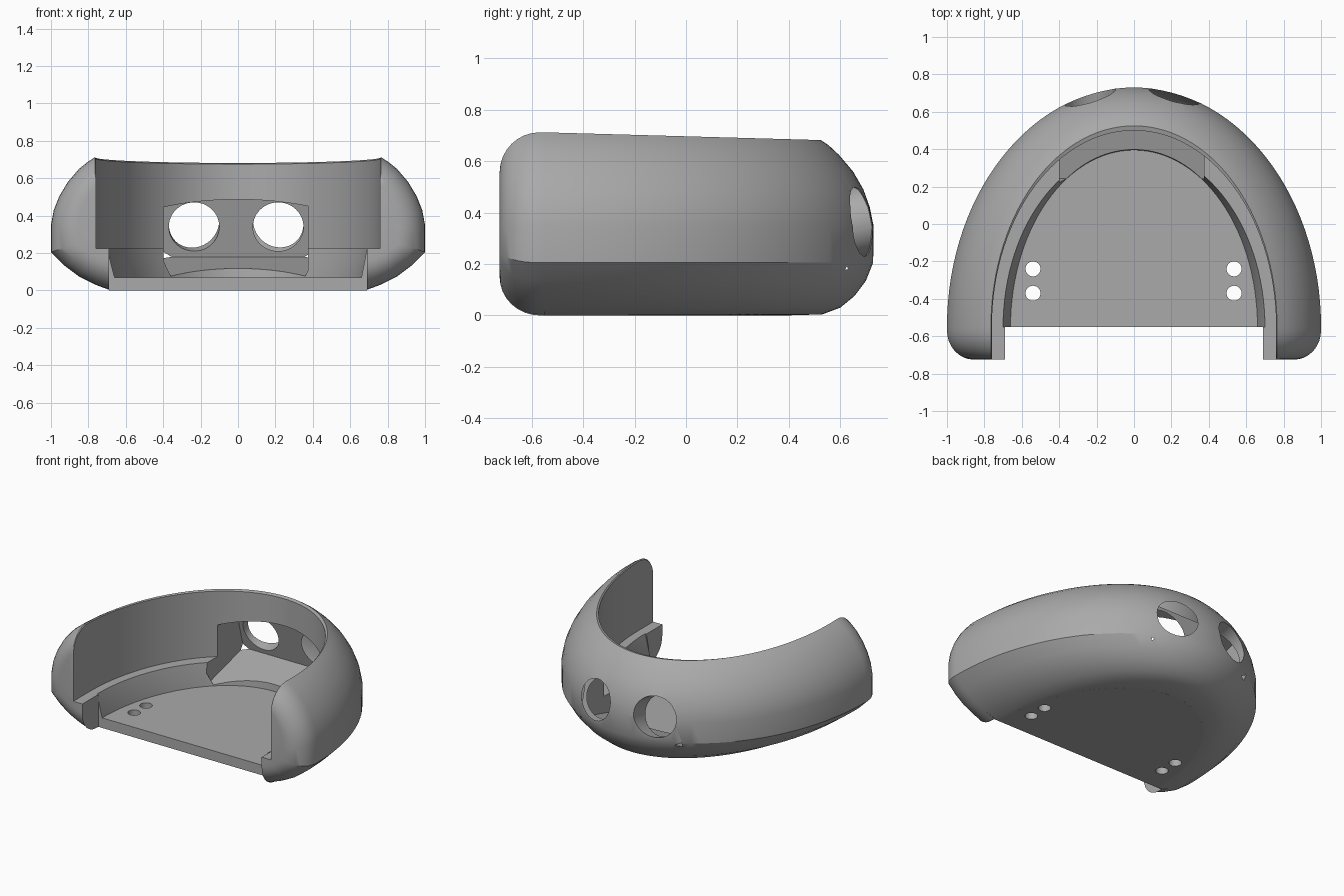
import bpy, bmesh
from math import sin, cos, pi, radians
from mathutils import Matrix, Vector

cube = bpy.data.objects.get("Cube")
if cube:
    bpy.data.objects.remove(cube, do_unlink=True)

grey = bpy.data.materials.new("plain grey")
grey.use_nodes = True
colour = (0.4, 0.4, 0.4, 1)
grey.diffuse_color = colour
grey.node_tree.nodes["Principled BSDF"].inputs["Base Color"].default_value = colour

FRONT = -0.55      # front edge of the floor and centre line of the ellipses


def finish(bm, name):
    bmesh.ops.recalc_face_normals(bm, faces=bm.faces)
    mesh = bpy.data.meshes.new(name)
    bm.to_mesh(mesh)
    bm.free()
    mesh.materials.append(grey)
    obj = bpy.data.objects.new(name, mesh)
    bpy.context.collection.objects.link(obj)
    return obj


def cylinder(name, centre, radius, depth, tilt=0):
    bm = bmesh.new()
    place = Matrix.Translation(centre) @ Matrix.Rotation(tilt, 4, "X")
    bmesh.ops.create_cone(bm, cap_ends=True, segments=48, radius1=radius,
                          radius2=radius, depth=depth, matrix=place)
    return finish(bm, name)


def cut(target, cutters):
    bpy.context.view_layer.objects.active = target
    for cutter in cutters:
        cutter.hide_render = True
        mod = target.modifiers.new("cut", "BOOLEAN")
        mod.operation, mod.solver, mod.object = "DIFFERENCE", "EXACT", cutter
        bpy.ops.object.modifier_apply(modifier=mod.name)
        bpy.data.objects.remove(cutter, do_unlink=True)


# Shell section: half width, depth and height of each concentric ellipse
OUTER = [(.66, .94, 0), (.68, 1.08, .004), (.76, 1.15, .03), (.85, 1.205, .075),
         (.93, 1.25, .135), (1, 1.278, .205), (1, 1.28, .35), (.985, 1.265, .43),
         (.955, 1.24, .505), (.91, 1.2, .58), (.85, 1.145, .65), (.8, 1.105, .69),
         (.765, 1.075, .712)]
INNER = [(.76, 1.05, .705), (.76, 1.05, .225), (.70, .955, .225), (.66, .945, .07)]


def arch_ring(t):
    ring = []
    for a, b, z in OUTER + INNER:
        drop = max(0, z - .3) / .41 * .03 * cos(t)      # rim slopes to the back
        ring.append(Vector((a * sin(t), FRONT + b * cos(t), z - drop)))
    return ring


def end_ring(phi, side, y):
    k = 1 - cos(phi)
    floor_z = .3 * k * .5
    ring = []
    for i, (a, b, z) in enumerate(OUTER + INNER):
        if i <= len(OUTER):                              # rounded outside
            low = z < .2
            base, shrink = (.69, .47) if low else (.76, .6)
            x = max(.69, base + (a - base) * (1 - k * shrink))
            z = .3 + (z - .3) * (1 - k * (.5 if z < .3 else .38))
        else:                                            # straight inside
            x = .76 if a > .75 else .69
            z = max(z, floor_z + .02)
        ring.append(Vector((side * x, y, z)))
    return ring


STEPS = 8
ends = [(0, FRONT)] + [(i * pi / 2 / STEPS, -.57 - .155 * sin(i * pi / 2 / STEPS))
                       for i in range(STEPS + 1)]
rings = [end_ring(p, -1, y) for p, y in reversed(ends)]
rings += [arch_ring(radians(d)) for d in range(-90, 91, 3)]
rings += [end_ring(p, 1, y) for p, y in ends]

bm = bmesh.new()
loops = [[bm.verts.new(p) for p in ring] for ring in rings]
for r0, r1 in zip(loops, loops[1:]):
    for i in range(len(r0)):
        j = (i + 1) % len(r0)
        bm.faces.new((r0[i], r0[j], r1[j], r1[i]))
bm.faces.new(loops[0])
bm.faces.new(loops[-1])
shell = finish(bm, "shell")

# Tilted box recess inside the back of the shell
TILT = radians(15)
bm = bmesh.new()
place = (Matrix.Translation((-.012, .63, .18)) @ Matrix.Rotation(TILT, 4, "X")
         @ Matrix.Translation((0, -.2, .165)) @ Matrix.Diagonal((.775, .4, .33, 1)))
bmesh.ops.create_cube(bm, size=1, matrix=place)
recess = finish(bm, "recess_cutter")

# Two round openings through the back
ports = [cylinder("port_cutter", (x, .64, .355), .135, .4, TILT - pi / 2)
         for x in (-.235, .215)]
cut(shell, [recess] + ports)

# Floor plate with four screw holes
bm = bmesh.new()
edge = [(.66 * sin(radians(d)), FRONT + .945 * cos(radians(d))) for d in range(-90, 91, 3)]
base = bm.faces.new([bm.verts.new((x, y, 0)) for x, y in edge])
top = bmesh.ops.extrude_face_region(bm, geom=[base])
bmesh.ops.translate(bm, vec=(0, 0, .07),
                    verts=[v for v in top["geom"] if isinstance(v, bmesh.types.BMVert)])
floor_plate = finish(bm, "floor_plate")
cut(floor_plate, [cylinder("screw_cutter", (x, y, .03), .04, .3)
                  for x in (-.54, .535) for y in (-.24, -.37)])

# Smooth curves, sharp edges
for obj in (shell, floor_plate):
    bpy.ops.object.select_all(action="DESELECT")
    obj.select_set(True)
    bpy.context.view_layer.objects.active = obj
    bpy.ops.object.shade_smooth_by_angle(angle=radians(28))
